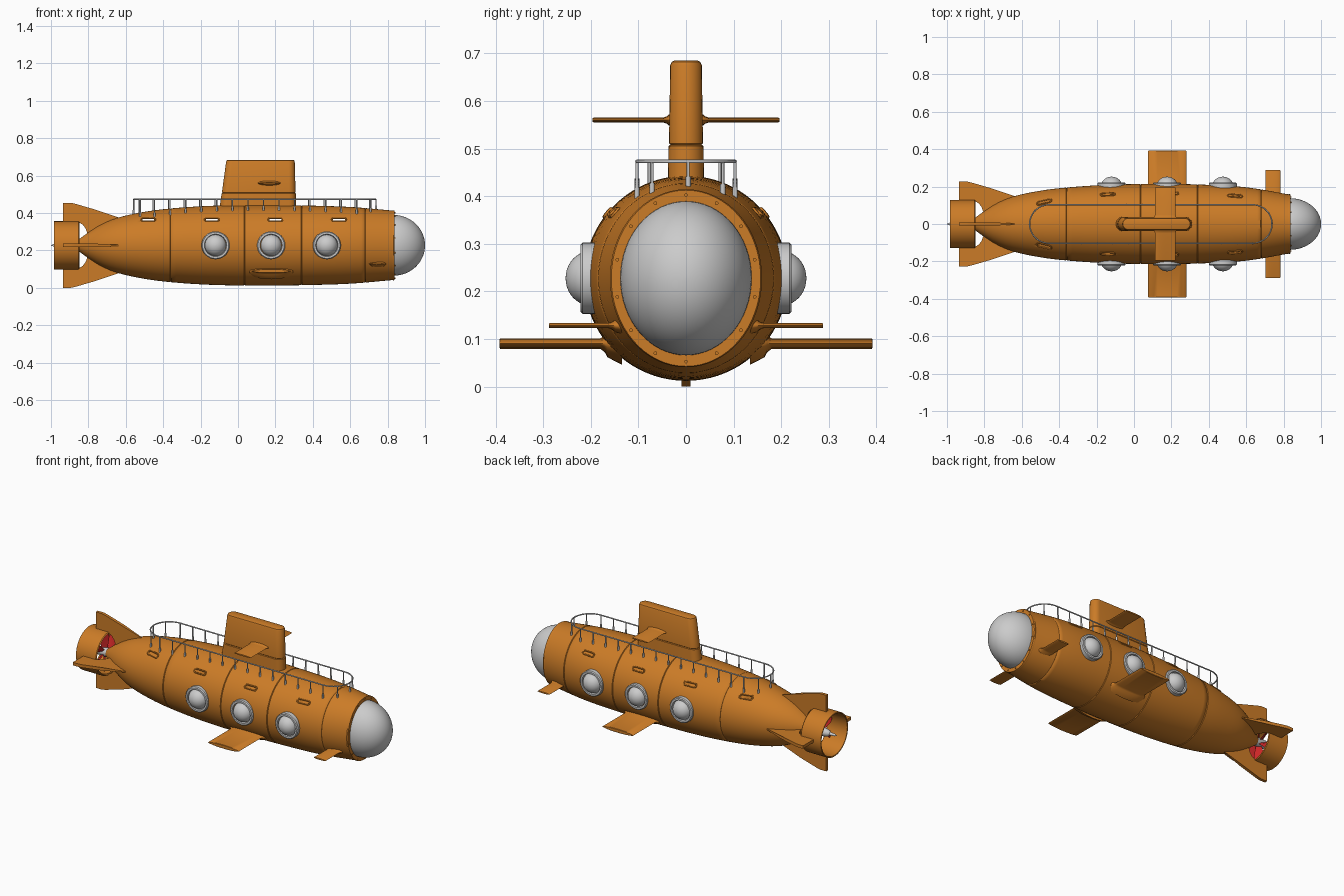
import bpy, bmesh, math
from mathutils import Vector

if "Cube" in bpy.data.objects:
    bpy.data.objects.remove(bpy.data.objects["Cube"])

ZC = 0.2275
TAU = 2 * math.pi


def material(name, rgb):
    m = bpy.data.materials.new(name)
    m.diffuse_color = (*rgb, 1)
    m.use_nodes = True
    m.node_tree.nodes["Principled BSDF"].inputs["Base Color"].default_value = m.diffuse_color
    return m


ORANGE = material("orange_paint", (0.6, 0.2, 0.02))
RED = material("red_paint", (0.6, 0.02, 0.02))


def finish(name, bm, mat=None, mirror=False, angle=35):
    bmesh.ops.recalc_face_normals(bm, faces=bm.faces)
    me = bpy.data.meshes.new(name)
    bm.to_mesh(me)
    bm.free()
    ob = bpy.data.objects.new(name, me)
    bpy.context.collection.objects.link(ob)
    if mat:
        me.materials.append(mat)
    bpy.ops.object.select_all(action='DESELECT')
    ob.select_set(True)
    bpy.context.view_layer.objects.active = ob
    bpy.ops.object.shade_smooth_by_angle(angle=math.radians(angle))
    if mirror:
        mod = ob.modifiers.new("mirror", 'MIRROR')
        mod.use_axis = (False, True, False)
    return ob


def loft(bm, rings, wrap=False):
    """Skin a list of equal-length point rings; cap the ends unless wrapped."""
    vs = [[bm.verts.new(p) for p in r] for r in rings]
    n = len(vs[0])
    for a, b in list(zip(vs, vs[1:])) + ([(vs[-1], vs[0])] if wrap else []):
        for i in range(n):
            j = (i + 1) % n
            bm.faces.new((a[i], a[j], b[j], b[i]))
    if not wrap:
        bm.faces.new(vs[0])
        bm.faces.new(vs[-1])


def ring_x(x, ry, rz, n=64, zc=ZC):
    return [(x, ry * math.sin(TAU * i / n), zc + rz * math.cos(TAU * i / n)) for i in range(n)]


def ring_y(cx, y, cz, r, n=32):
    return [(cx + r * math.sin(TAU * i / n), y, cz + r * math.cos(TAU * i / n)) for i in range(n)]


def tubes(name, paths, radius, cyclic=False, mat=None):
    cu = bpy.data.curves.new(name, 'CURVE')
    cu.dimensions = '3D'
    cu.bevel_depth, cu.bevel_resolution, cu.use_fill_caps = radius, 2, True
    for pts in paths:
        sp = cu.splines.new('POLY')
        sp.points.add(len(pts) - 1)
        for q, p in zip(sp.points, pts):
            q.co = (*p, 1)
        sp.use_cyclic_u = cyclic
    if mat:
        cu.materials.append(mat)
    bpy.context.collection.objects.link(bpy.data.objects.new(name, cu))


# Hull stations: x, half width, half height
ST = [(-.86, .025, .025), (-.82, .055, .055), (-.74, .107, .107), (-.645, .147, .147),
      (-.5, .178, .179), (-.36, .195, .197), (-.15, .209, .211), (.1, .2145, .2155),
      (.35, .211, .213), (.6, .196, .205), (.835, .157, .185)]


def radii(x):
    k = max(i for i in range(len(ST) - 1) if ST[i][0] <= x or i == 0)
    a, b = ST[k], ST[k + 1]
    p, q = ST[max(k - 1, 0)], ST[min(k + 2, len(ST) - 1)]
    h = b[0] - a[0]
    t = (x - a[0]) / h
    out = []
    for c in (1, 2):
        ma = (b[c] - p[c]) / (b[0] - p[0]) * h
        mb = (q[c] - a[c]) / (q[0] - a[0]) * h
        out.append((2*t**3 - 3*t*t + 1) * a[c] + (t**3 - 2*t*t + t) * ma
                   + (3*t*t - 2*t**3) * b[c] + (t**3 - t*t) * mb)
    return out


# Hull with panel grooves
seams = [-.36, .035, .34, .68]
xs = [(-.86 + 1.695 * i / 48, 0) for i in range(49)]
xs = [p for p in xs if all(abs(p[0] - s) > .008 for s in seams)]
for s in seams:
    xs += [(s - .003, 0), (s, .004), (s + .003, 0)]
bm = bmesh.new()
loft(bm, [ring_x(x, radii(x)[0] - d, radii(x)[1] - d, 80) for x, d in sorted(xs)])
hull = finish("hull", bm, ORANGE, angle=50)


# Flood slots cut through the hull, with raised rims
def slot(cx, half, r, n=8):
    pts = []
    for s in (1, -1):
        pts += [(cx + s * (half + r * math.sin(math.pi * i / n)), s * r * math.cos(math.pi * i / n))
                for i in range(n + 1)]
    return pts


bm = bmesh.new()
rims = []
for cx in (-.48, -.14, .2, .54):
    loft(bm, [[(x, y, .365 + z) for x, z in slot(cx, .026, .006)] for y in (-.3, .3)])
    for s in (1, -1):
        path = []
        for x, z in slot(cx, .03, .008):
            ry, rz = radii(x)
            path.append((x, s * ry * math.sqrt(1 - ((.365 + z - ZC) / rz) ** 2), .365 + z))
        rims.append(path)
cutter = finish("slot_cutter", bm)
cutter.hide_render = True
cutter.display_type = 'WIRE'
mod = hull.modifiers.new("slots", 'BOOLEAN')
mod.operation, mod.solver, mod.object = 'DIFFERENCE', 'EXACT', cutter
tubes("slot_rims", rims, .004, True, ORANGE)

# Bow flange and its bolts
bm = bmesh.new()
loft(bm, [ring_x(.815, .157, .185), ring_x(.832, .16, .187), ring_x(.838, .157, .185),
          ring_x(.838, .138, .163), ring_x(.815, .138, .163)], wrap=True)
finish("bow_flange", bm, ORANGE)
bm = bmesh.new()
for i in range(14):
    a = TAU * i / 14
    y, z = .148 * math.sin(a), ZC + .175 * math.cos(a)
    loft(bm, [[(x, y + p[1], z + p[2]) for p in ring_x(0, .0038, .0038, 10, 0)] for x in (.83, .842)])
finish("flange_bolts", bm, ORANGE)

# Bow viewing dome
bm = bmesh.new()
rings = []
for i in range(17):
    a = math.pi / 2 * i / 16
    c = max(math.cos(a), .01)
    rings.append(ring_x(.832 + .168 * math.sin(a), .138 * c, .162 * c))
loft(bm, rings)
finish("bow_dome", bm, angle=60)

# Side portholes: rim and bulging glass
bm, gl = bmesh.new(), bmesh.new()
for cx in (-.12, .177, .475):
    loft(bm, [ring_y(cx, y, ZC, r) for y, r in
              ((.165, .075), (.217, .075), (.222, .07), (.222, .06), (.212, .057), (.165, .057))], wrap=True)
    loft(gl, [ring_y(cx, .2 + .053 * math.sin(math.pi / 2 * i / 10), ZC,
                     .0575 * max(math.cos(math.pi / 2 * i / 10), .01)) for i in range(11)])
finish("porthole_rims", bm, mirror=True)
finish("porthole_glass", gl, mirror=True, angle=60)

# Sail: lofted stadium sections, seam and rounded top
bm = bmesh.new()
rings = []
for z, off in ((.38, .001), (.505, .001), (.508, -.003), (.511, 0), (.675, 0), (.682, -.003), (.685, -.009)):
    t = (z - .43) / .255
    x0, x1, r = -.097 + .035 * t - off, .31 - .007 * t + off, .037 - .004 * t + off
    rings.append([(x, y, z) for x, y in slot((x0 + x1) / 2, (x1 - x0) / 2 - r, r, 12)])
loft(bm, rings)
finish("sail", bm, ORANGE)


# Diving planes with flared roots
def plane(name, x0, x1, z, thick, y0, y1):
    bm = bmesh.new()
    rings = []
    for y, f in ((y0 - .03, 4), (y0, 2.6), (y0 + .006, 1.6), (y0 + .015, 1), (y1 - .002, 1), (y1, .8)):
        g = (f - 1) * thick * .4
        rings.append([((x0 + x1) / 2 + ((x1 - x0) / 2 + g) * math.cos(TAU * i / 24), y,
                       z + thick / 2 * f * math.sin(TAU * i / 24)) for i in range(24)])
    loft(bm, rings)
    finish(name, bm, ORANGE, mirror=True, angle=40)


plane("main_planes", .075, .28, .09, .022, .165, .392)
plane("bow_planes", .703, .782, .128, .011, .148, .288)
plane("sail_planes", .112, .222, .56, .01, .034, .196)

# Four tail fins
prof = [(-.64, .12), (-.64, .15), (-.76, .19), (-.87, .222), (-.895, .2275), (-.935, .2275), (-.935, .122),
        (-.85, .122), (-.83, .11), (-.815, .09), (-.80, .05)]
bm = bmesh.new()
for k in range(4):
    c, s = math.cos(k * math.pi / 2), math.sin(k * math.pi / 2)
    rows = []
    for side in (-1, 1):
        rows.append([])
        for x, r in prof:
            w = side * (.003 if x > -.65 else .009)
            rows[-1].append((x, r * s + w * c, ZC + r * c - w * s))
    loft(bm, rows)
finish("tail_fins", bm, ORANGE, angle=25)

# Propeller duct, hub and blades
bm = bmesh.new()
loft(bm, [ring_x(x, r, r) for x, r in ((-.985, .126), (-.983, .129), (-.853, .129), (-.848, .125),
                                       (-.853, .119), (-.983, .122))], wrap=True)
finish("propeller_duct", bm, ORANGE)
bm = bmesh.new()
loft(bm, [ring_x(x, r, r, 24) for x, r in ((-.85, .026), (-.92, .024), (-.945, .018), (-.955, .009),
                                           (-.985, .007), (-1, .001))])
finish("propeller_hub", bm)
bm = bmesh.new()
for k in range(6):
    a = TAU * k / 6
    rad, tan = Vector((0, math.sin(a), math.cos(a))), Vector((0, math.cos(a), -math.sin(a)))
    rings = []
    for r, w, tw in ((.015, .014, .5), (.05, .022, .7), (.085, .028, .9), (.105, .022, 1.0), (.115, .01, 1.05)):
        u = Vector((math.cos(tw), 0, 0)) + tan * math.sin(tw)
        v = Vector((-math.sin(tw), 0, 0)) + tan * math.cos(tw)
        o = Vector((-.885, 0, ZC)) + rad * r
        rings.append([o + u * w, o + v * .003, o - u * w, o - v * .003])
    loft(bm, rings)
finish("propeller_blades", bm, RED)

# Deck railing: rail loop, posts and thicker post feet
R, XA, XB, ZR = .103, -.455, .635, .473
rail = [(x, y, ZR) for x, y in slot((XA + XB) / 2, (XB - XA) / 2, R, 16)]
tubes("deck_rail", [rail], .0038, True)
L, arc = XB - XA, math.pi * R
posts, feet = [], []
for i in range(34):
    d = (i * (2 * L + 2 * arc) / 34) % (2 * L + 2 * arc)
    s = 1 if d < L + arc else -1
    d %= L + arc
    mid = (XA + XB) / 2
    dx, dy = (d - L / 2, R) if d < L else (L / 2 + R * math.sin((d - L) / R), R * math.cos((d - L) / R))
    x, y = mid + s * dx, s * dy
    ry, rz = radii(x)
    z = ZC + rz * math.sqrt(1 - (y / ry) ** 2)
    posts.append([(x, y, z - .01), (x, y, ZR)])
    feet.append([(x, y, z - .01), (x, y, z + .02)])
tubes("rail_posts", posts, .0032)
tubes("rail_feet", feet, .0055)
